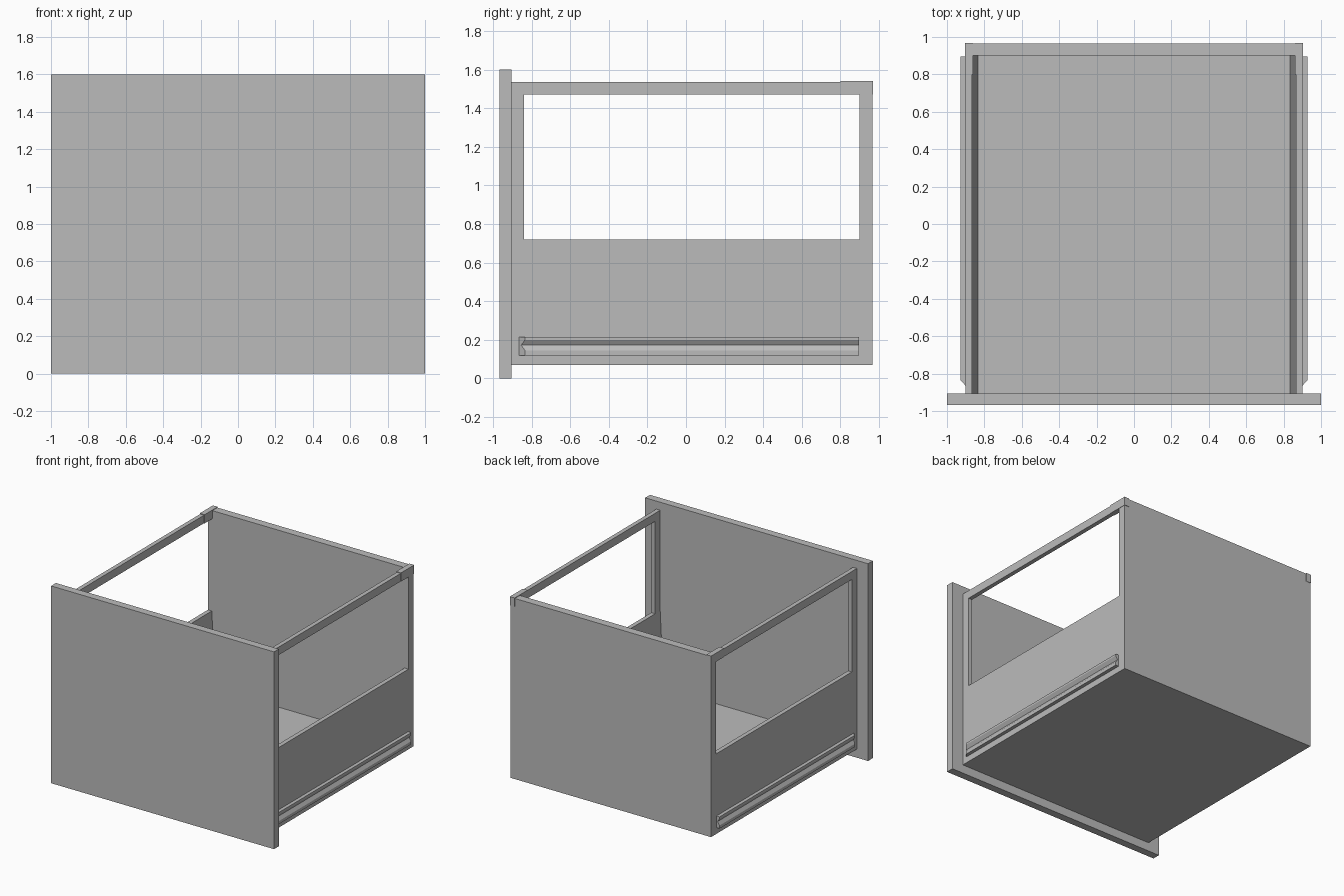
import bpy
import bmesh

cube = bpy.data.objects.get("Cube")
if cube:
    bpy.data.objects.remove(cube, do_unlink=True)

grey = bpy.data.materials.new("plain grey")
grey.use_nodes = True
grey.diffuse_color = (0.5, 0.5, 0.5, 1)
grey.node_tree.nodes["Principled BSDF"].inputs["Base Color"].default_value = grey.diffuse_color


def extrude(name, profile, y0, y1, slant=None):
    """Extrude an (x, z) profile along y; slant gives the front end a y per point."""
    bm = bmesh.new()
    front = [bm.verts.new((x, slant(x) if slant else y0, z)) for x, z in profile]
    back = [bm.verts.new((x, y1, z)) for x, z in profile]
    bm.faces.new(front)
    bm.faces.new(back[::-1])
    n = len(profile)
    for i in range(n):
        j = (i + 1) % n
        bm.faces.new((front[i], back[i], back[j], front[j]))
    bmesh.ops.recalc_face_normals(bm, faces=bm.faces)
    mesh = bpy.data.meshes.new(name)
    bm.to_mesh(mesh)
    bm.free()
    mesh.materials.append(grey)
    obj = bpy.data.objects.new(name, mesh)
    bpy.context.collection.objects.link(obj)
    return obj


def box(name, x0, x1, y0, y1, z0, z1):
    return extrude(name, [(x0, z0), (x1, z0), (x1, z1), (x0, z1)], y0, y1)


def cut(target, cutter):
    mod = target.modifiers.new("cut", "BOOLEAN")
    mod.operation = "DIFFERENCE"
    mod.solver = "EXACT"
    mod.object = cutter
    with bpy.context.temp_override(object=target, active_object=target):
        bpy.ops.object.modifier_apply(modifier=mod.name)
    bpy.data.objects.remove(cutter, do_unlink=True)


# Front panel
box("front_panel", -1, 1, -0.967, -0.905, 0, 1.6)

# Drawer body: hollow with sloped lower walls, open side windows
body = box("drawer_body", -0.9, 0.9, -0.905, 0.965, 0.07, 1.535)
half = [(0.835, 0.1), (0.865, 0.72), (0.865, 1.7)]
cavity = half + [(-x, z) for x, z in reversed(half)]
cut(body, extrude("cavity_cutter", cavity, -0.95, 0.9))
cut(body, box("window_cutter", -1, 1, -0.84, 0.9, 0.72, 1.47))

# Grooved slides with a slanted front end, and caps on the back corners
slide = [(0.9, 0.12), (0.928, 0.12), (0.928, 0.145), (0.91, 0.172),
         (0.928, 0.2), (0.928, 0.215), (0.9, 0.215)]
for side, s in (("left", 1), ("right", -1)):
    extrude(side + "_slide", [(s * x, z) for x, z in slide], 0, 0.895,
            lambda x: -0.865 + 1.1 * (abs(x) - 0.9))
    box(side + "_corner_cap", s * 0.86, s * 0.903, 0.8, 0.968, 1.47, 1.54)
